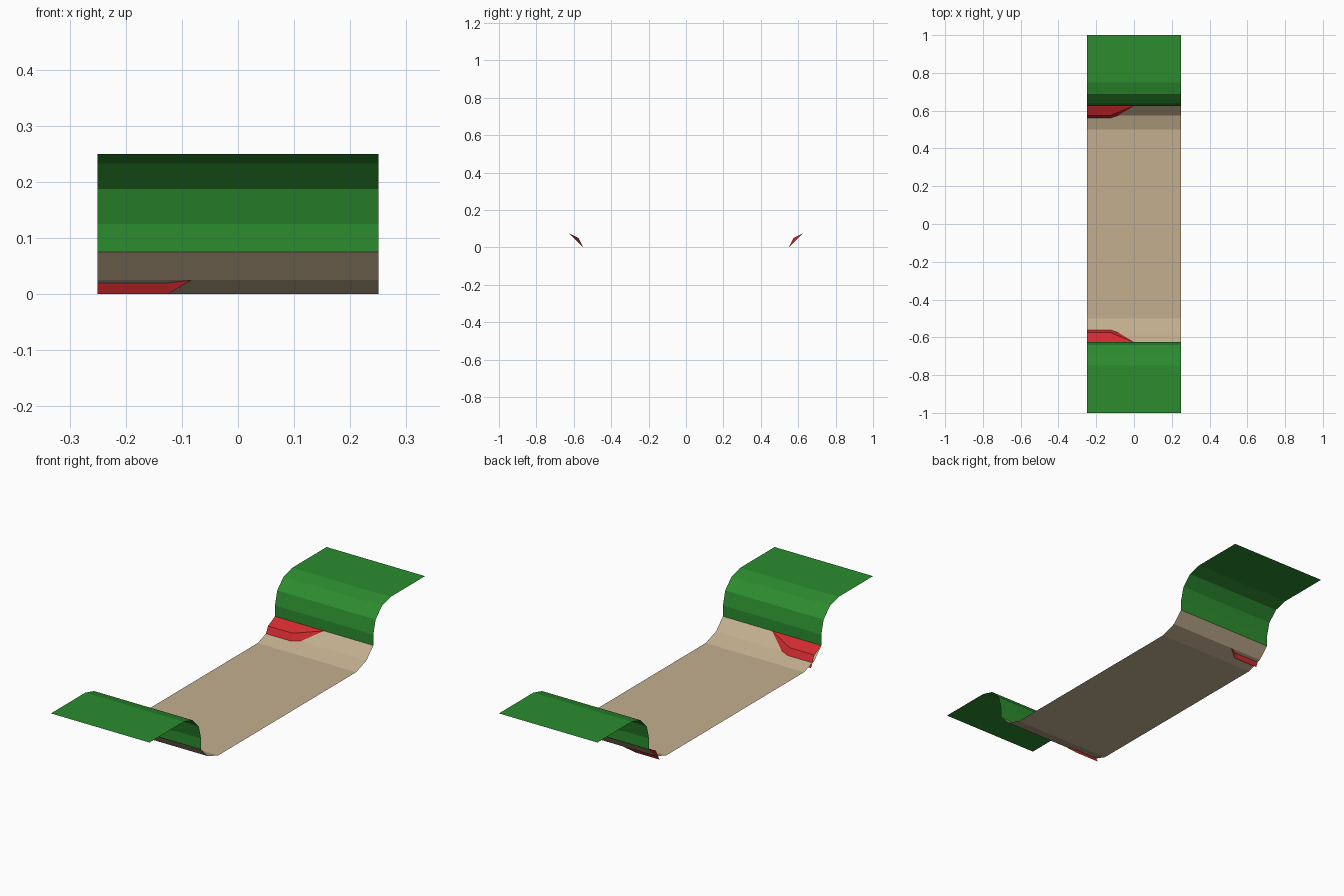
import bpy
from math import cos, sin, radians

if "Cube" in bpy.data.objects:
    bpy.data.objects.remove(bpy.data.objects["Cube"])

W = 0.25          # half width along x
LIP = (0.625, 0.075)


def material(name, rgb):
    m = bpy.data.materials.new(name)
    m.diffuse_color = (*rgb, 1)
    m.use_nodes = True
    m.node_tree.nodes["Principled BSDF"].inputs["Base Color"].default_value = m.diffuse_color
    return m


def make(name, verts, faces, mat, mirror=True):
    me = bpy.data.meshes.new(name)
    me.from_pydata(verts, [], faces)
    me.materials.append(mat)
    ob = bpy.data.objects.new(name, me)
    bpy.context.collection.objects.link(ob)
    if mirror:
        mod = ob.modifiers.new("mirror", 'MIRROR')
        mod.use_axis = (False, True, False)
        mod.use_mirror_merge = False
    return ob


def sweep(profile):
    """Sweep a (y, z) profile across the width; faces point up."""
    verts = [(x, y, z) for y, z in profile for x in (-W, W)]
    faces = [(2*i, 2*i + 1, 2*i + 3, 2*i + 2) for i in range(len(profile) - 1)]
    return verts, faces


sand = material("sand", (0.55, 0.43, 0.275))
grass = material("grass", (0.025, 0.262, 0.028))
red = material("red", (0.64, 0.024, 0.028))

# Bed of the channel with curled-up sides
half = [(0.5, 0), (0.575, 0.025), LIP]
make("channel_bed", *sweep([(-y, z) for y, z in reversed(half)] + half), sand, mirror=False)

# Rounded grass banks on both sides
arc = [(0.75 - 0.125*cos(radians(a)), 0.125 + 0.125*sin(radians(a))) for a in (0, 30, 60, 90)]
make("grass_bank", *sweep([LIP] + arc + [(1.0, 0.25)]), grass)

# Folded red wedge under each bank, tapering to a point halfway along
T = -0.125
wedge = [(-W, 0.55, 0), (T, 0.55, 0),
         (-W, 0.575, 0.05), (T, 0.575, 0.05),
         (-W, *LIP), (0, *LIP)]
make("red_wedge", wedge, [(0, 1, 3, 2), (2, 3, 5, 4), (1, 5, 3)], red)
